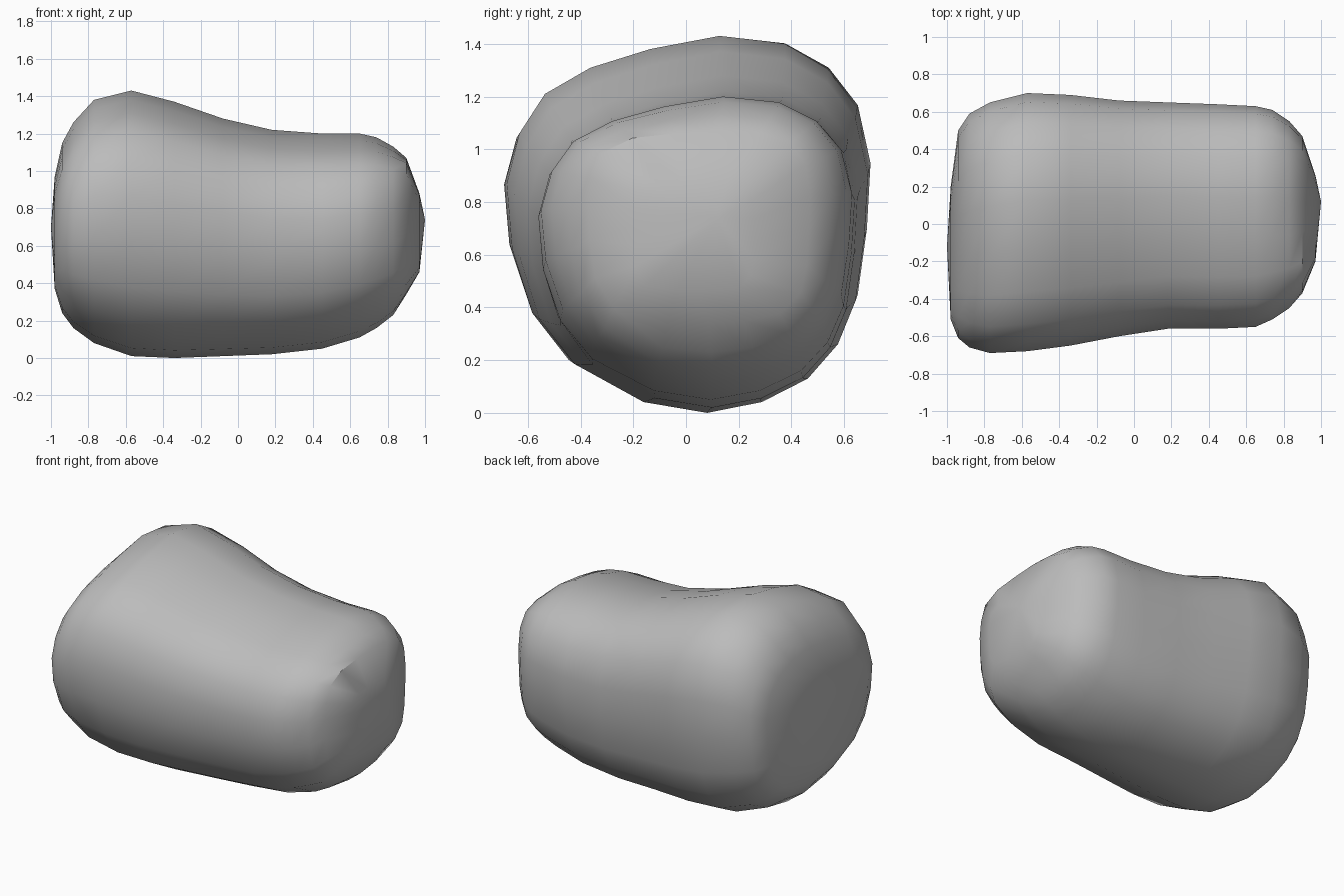
import bpy
import bmesh

default_cube = bpy.data.objects.get("Cube")
if default_cube:
    bpy.data.objects.remove(default_cube, do_unlink=True)

# Single stone grey
stone_grey = bpy.data.materials.new("stone_grey")
stone_grey.use_nodes = True
grey = (0.5, 0.5, 0.5, 1)
stone_grey.diffuse_color = grey
shader = next(n for n in stone_grey.node_tree.nodes if n.type == "BSDF_PRINCIPLED")
shader.inputs["Base Color"].default_value = grey
shader.inputs["Roughness"].default_value = 0.8

# Cross-section of the boulder, normalised to a unit box (y, z)
PROFILE = [
    (.17, 1), (.53, .96), (.77, .83), (.93, .63), (1, .32),
    (.98, -.03), (.93, -.38), (.83, -.62), (.66, -.81), (.4, -.94),
    (.09, -1), (-.27, -.94), (-.66, -.73), (-.86, -.48), (-.97, -.14),
    (-1, .21), (-.93, .48), (-.79, .69), (-.54, .83), (-.21, .93),
]

# Stations along the length: x, y range, z range, squareness
STATIONS = [
    (-.98, -.51, .2, .37, .97, 0),
    (-.94, -.61, .5, .24, 1.15, 0),
    (-.88, -.66, .59, .16, 1.26, 0),
    (-.77, -.69, .65, .08, 1.38, 0),
    (-.57, -.68, .7, .01, 1.43, 0),
    (-.34, -.65, .69, 0, 1.37, 0),
    (-.08, -.6, .66, .01, 1.28, 0),
    (.18, -.56, .65, .02, 1.22, 0),
    (.45, -.56, .64, .05, 1.2, 0),
    (.65, -.55, .63, .11, 1.2, 0),
    (.74, -.51, .61, .16, 1.18, .1),
    (.83, -.45, .55, .23, 1.13, .3),
    (.9, -.37, .47, .34, 1.07, .6),
    (.97, -.2, .26, .46, .88, .8),
]


def section_point(point, station):
    """Place one profile point, pushed towards a rounded box by squareness."""
    x, y_low, y_high, z_low, z_high, squareness = station
    y, z = point
    box_norm = (abs(y) ** 6 + abs(z) ** 6) ** (1 / 6)
    stretch = 1 + squareness * (1 / box_norm - 1)
    y, z = y * stretch, z * stretch
    y_middle, y_half = (y_low + y_high) / 2, (y_high - y_low) / 2
    z_middle, z_half = (z_low + z_high) / 2, (z_high - z_low) / 2
    return (x, y_middle + y * y_half, z_middle + z * z_half)


def add_cap(bm, ring, tip):
    """Close an end ring with a shallow fan."""
    centre = bm.verts.new(tip)
    for first, second in zip(ring, ring[1:] + ring[:1]):
        bm.faces.new((first, second, centre))


# Loft the boulder through its stations
bm = bmesh.new()
rings = [[bm.verts.new(section_point(p, s)) for p in PROFILE] for s in STATIONS]
count = len(PROFILE)
for near, far in zip(rings, rings[1:]):
    for i in range(count):
        j = (i + 1) % count
        bm.faces.new((near[i], near[j], far[j], far[i]))

# Broad flat end and narrow blunt end
add_cap(bm, rings[0], (-1, -.12, .7))
add_cap(bm, rings[-1], (1, .12, .74))
bmesh.ops.recalc_face_normals(bm, faces=bm.faces[:])

mesh = bpy.data.meshes.new("boulder")
bm.to_mesh(mesh)
bm.free()
mesh.materials.append(stone_grey)
boulder = bpy.data.objects.new("boulder", mesh)
bpy.context.collection.objects.link(boulder)

# Smooth body with crisp end creases
bpy.ops.object.select_all(action="DESELECT")
boulder.select_set(True)
bpy.context.view_layer.objects.active = boulder
bpy.ops.object.shade_smooth_by_angle(angle=0.6)
